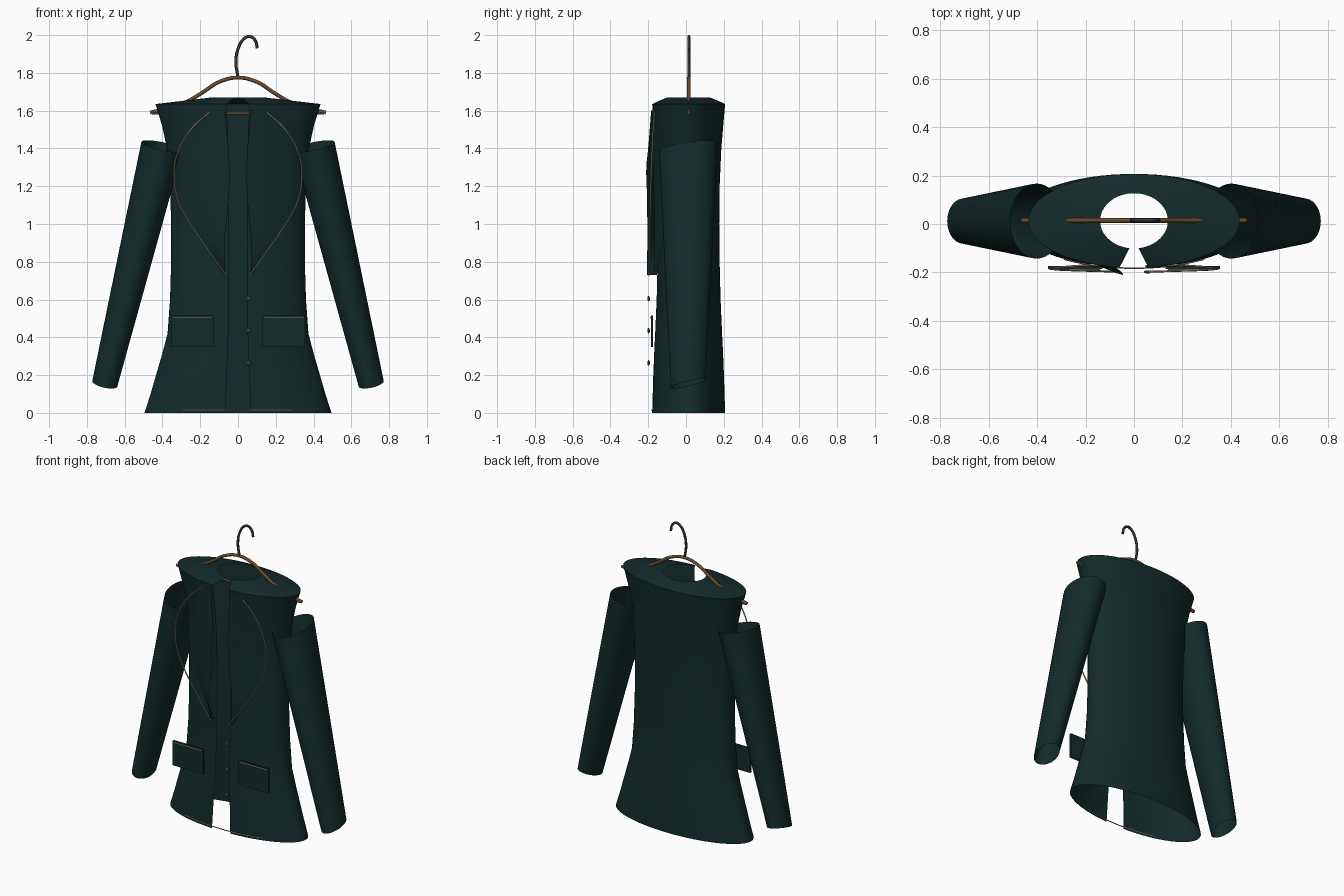
import bpy, bmesh, math
from mathutils import Vector

if "Cube" in bpy.data.objects:
    bpy.data.objects.remove(bpy.data.objects["Cube"])

CY = 0.013  # depth centre of the coat


def material(name, rgb):
    m = bpy.data.materials.new(name)
    m.diffuse_color = (*rgb, 1)
    m.use_nodes = True
    m.node_tree.nodes["Principled BSDF"].inputs["Base Color"].default_value = m.diffuse_color
    return m


CLOTH = material("dark teal cloth", (0.007, 0.024, 0.024))
PIPING = material("tan piping", (0.40, 0.30, 0.23))
WOOD = material("brown wood", (0.15, 0.072, 0.03))
METAL = material("dark steel", (0.03, 0.034, 0.04))
BUTTON = material("grey button", (0.045, 0.045, 0.05))


def finish(name, bm, mat, angle=40):
    bmesh.ops.recalc_face_normals(bm, faces=bm.faces)
    me = bpy.data.meshes.new(name)
    bm.to_mesh(me)
    bm.free()
    ob = bpy.data.objects.new(name, me)
    bpy.context.collection.objects.link(ob)
    me.materials.append(mat)
    bpy.ops.object.select_all(action='DESELECT')
    ob.select_set(True)
    bpy.context.view_layer.objects.active = ob
    bpy.ops.object.shade_smooth_by_angle(angle=math.radians(angle))
    return ob


def loft(name, rows, mat, closed=False):
    bm = bmesh.new()
    vs = [[bm.verts.new(p) for p in r] for r in rows]
    n = len(rows[0])
    for a, b in zip(vs, vs[1:]):
        for i in range(n if closed else n - 1):
            j = (i + 1) % n
            bm.faces.new((a[i], a[j], b[j], b[i]))
    return finish(name, bm, mat)


def tube(name, pts, radius, mat, smooth=True):
    cu = bpy.data.curves.new(name, 'CURVE')
    cu.dimensions = '3D'
    cu.bevel_depth = radius
    cu.bevel_resolution = 2
    cu.resolution_u = 8
    cu.use_fill_caps = True
    sp = cu.splines.new('BEZIER' if smooth else 'POLY')
    if smooth:
        sp.bezier_points.add(len(pts) - 1)
        for bp, p in zip(sp.bezier_points, pts):
            bp.co = p
            bp.handle_left_type = bp.handle_right_type = 'AUTO'
    else:
        sp.points.add(len(pts) - 1)
        for q, p in zip(sp.points, pts):
            q.co = (*p, 1)
    cu.materials.append(mat)
    ob = bpy.data.objects.new(name, cu)
    bpy.context.collection.objects.link(ob)
    return ob


# coat profile: height, half width, half depth
PROFILE = [(0, .495, .194), (.1, .463, .191), (.2, .434, .188), (.32, .399, .183), (.42, .373, .178),
           (.6, .36, .17), (.8, .354, .165), (1.0, .354, .163), (1.2, .36, .165), (1.4, .376, .174),
           (1.52, .402, .184), (1.635, .437, .194)]


def size_at(z):
    for (z0, a0, b0), (z1, a1, b1) in zip(PROFILE, PROFILE[1:]):
        if z <= z1:
            t = (z - z0) / (z1 - z0)
            return a0 + (a1 - a0) * t, b0 + (b1 - b0) * t
    return PROFILE[-1][1:]


def front_y(x, z):
    a, b = size_at(z)
    return CY - b * math.sqrt(max(0, 1 - (x / a) ** 2))


def ring(a, b, z, gap=0.138, n=64):
    pts = []
    for i in range(n + 1):
        t = gap + (2 * math.pi - 2 * gap) * i / n
        pts.append((a * math.sin(t), CY - b * math.cos(t), z))
    return pts


# body open at the front, and sloping shoulder yoke with neck hole
loft("coat_body", [ring(a, b, z) for z, a, b in PROFILE], CLOTH)
loft("shoulder_yoke", [ring(.437, .194, 1.635), ring(.3, .16, 1.651), ring(.14, .114, 1.67)], CLOTH)

# sleeves: open tapered tubes, leaning outwards
for side, word in ((-1, "left"), (1, "right")):
    rows = []
    u = Vector((.978 * side, 0, .2))
    for k in range(9):
        t = k / 8
        c = Vector((side * (.402 + .303 * t), .012, 1.412 - 1.257 * t))
        v = Vector((0, 1, .14 + .1 * t))
        ru, rv = .112 - .044 * t, .155 - .062 * t
        rows.append([c + u * (ru * math.cos(w)) + v * (rv * math.sin(w))
                     for w in (2 * math.pi * i / 40 for i in range(40))])
    loft(word + "_sleeve", rows, CLOTH, closed=True)

    # lapel: a thin sheet along the front edge, lifting away from the body
    lift = .048 if side < 0 else .012
    rows = []
    for k in range(17):
        t = k / 16
        z = 1.6 - .87 * t
        xin = .07 - .025 * math.sin(math.pi * min(1, t * 1.3))
        xout = xin + .09 * (1 - t) + .17 * math.sin(math.pi * t)
        off = .006 + lift * min(1, t / .35)
        rows.append([(side * x, front_y(x, z) - .003 - off * (1 - s), z)
                     for s in (i / 6 for i in range(7))
                     for x in (xin + (xout - xin) * s,)])
    loft(word + "_lapel", rows, CLOTH)

    # lapel piping
    edge = [(.155, 1.59, -.167), (.25, 1.5, -.174), (.318, 1.38, -.18), (.338, 1.27, -.184),
            (.322, 1.14, -.188), (.265, 1.02, -.191), (.17, .88, -.194), (.063, .73, -.197)]
    tube(word + "_lapel_piping", [(side * x, y, z) for x, z, y in edge], .004, PIPING)

    # pocket flap with piping
    bm = bmesh.new()
    bmesh.ops.create_cube(bm, size=1)
    for v in bm.verts:
        v.co = (side * .243 + v.co.x * .225, -.18 + v.co.y * .012, .432 + v.co.z * .165)
    finish(word + "_pocket_flap", bm, CLOTH, 20)
    tube(word + "_pocket_piping", [(side * .14, -.187, .505), (side * .348, -.187, .505)],
         .0035, PIPING, False)

# hem piping spanning the front
tube("hem_piping", [(x, front_y(x, .015) - .002, .015) for x in (-.29 + .58 * i / 16 for i in range(17))],
     .003, PIPING, False)

# buttons
for i, z in enumerate((.605, .435, .265)):
    bm = bmesh.new()
    bmesh.ops.create_uvsphere(bm, u_segments=16, v_segments=8, radius=.014)
    for v in bm.verts:
        v.co = (.055 + v.co.x, -.198 + v.co.y * .5, z + v.co.z)
    finish("button_%d" % (i + 1), bm, BUTTON, 60)

# hanger: arched shoulder piece, cross bar and hook
arch = [(.465, 1.59), (.36, 1.615), (.27, 1.648), (.19, 1.695), (.1, 1.752)]
HY = .015
tube("hanger_arch", [(-x, HY, z) for x, z in arch] + [(0, HY, 1.775)]
     + [(x, HY, z) for x, z in reversed(arch)], .01, WOOD)
tube("hanger_bar", [(-.455, HY, 1.586), (.455, HY, 1.586)], .007, WOOD, False)
hook = [(0, 1.775), (-.011, 1.86), (.003, 1.935), (.035, 1.983), (.065, 1.992), (.092, 1.97), (.102, 1.93)]
tube("hanger_hook", [(x, HY, z) for x, z in hook], .008, METAL)
